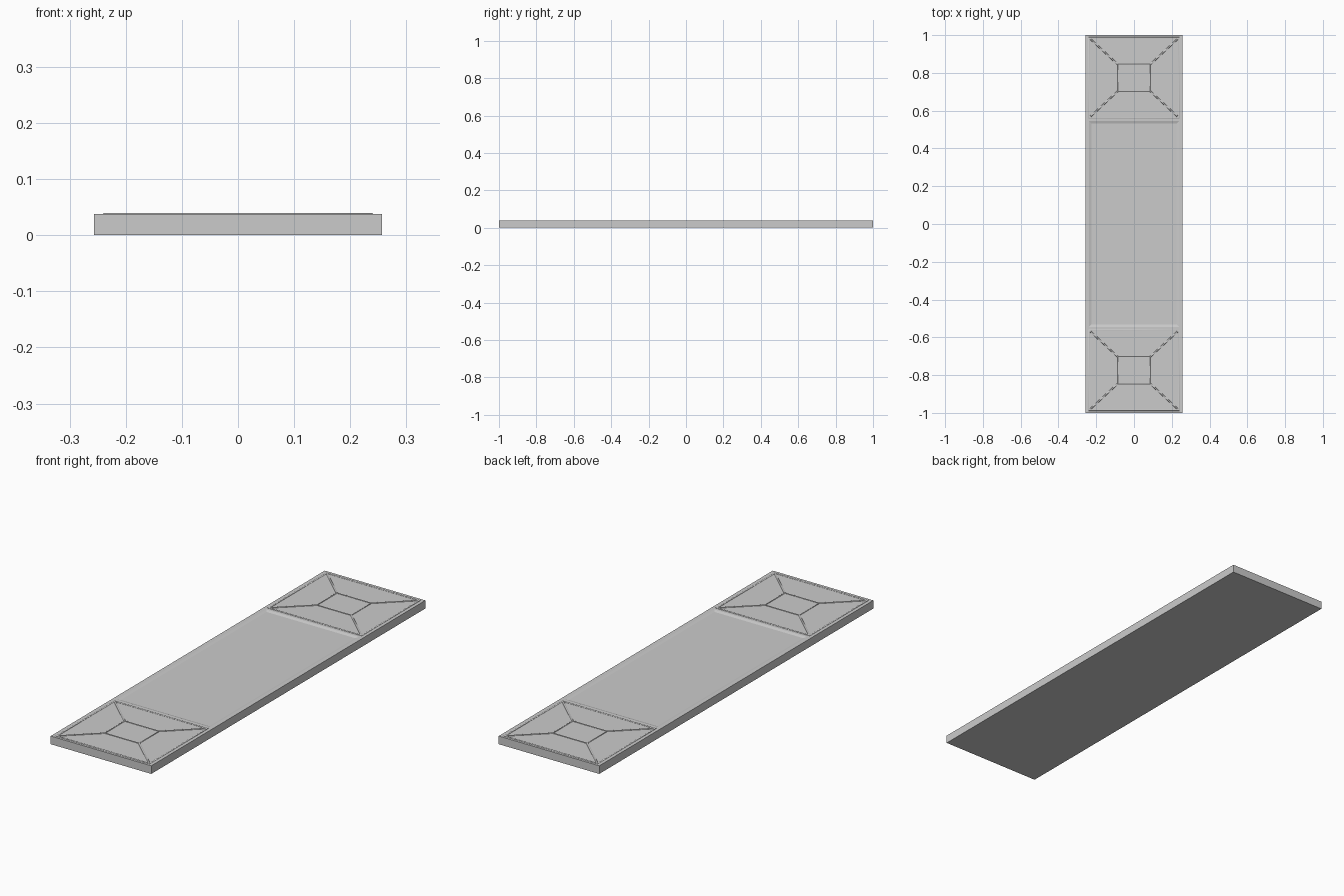
import bpy, bmesh

if "Cube" in bpy.data.objects:
    bpy.data.objects.remove(bpy.data.objects["Cube"])

TOP = 0.0375


def ring_loft(name, rings):
    """Rectangular rings (half x, half y, z) joined in order and capped."""
    bm = bmesh.new()
    loops = [[bm.verts.new((sx * hx, sy * hy, z))
              for sx, sy in ((-1, -1), (1, -1), (1, 1), (-1, 1))]
             for hx, hy, z in rings]
    for a, b in zip(loops, loops[1:]):
        for i in range(4):
            j = (i + 1) % 4
            bm.faces.new((a[i], a[j], b[j], b[i]))
    bm.faces.new(loops[0][::-1])
    bm.faces.new(loops[-1])
    bmesh.ops.recalc_face_normals(bm, faces=bm.faces)
    mesh = bpy.data.meshes.new(name)
    bm.to_mesh(mesh)
    bm.free()
    ob = bpy.data.objects.new(name, mesh)
    bpy.context.collection.objects.link(ob)
    return ob


def bead(name, paths, radius, closed, y):
    """Low rounded moulding following flat paths on the board top."""
    cu = bpy.data.curves.new(name, 'CURVE')
    cu.dimensions = '3D'
    cu.bevel_depth = radius
    cu.bevel_resolution = 2
    for path in paths:
        sp = cu.splines.new('POLY')
        sp.points.add(len(path) - 1)
        for p, (px, py) in zip(sp.points, path):
            p.co = (px, py, 0, 1)
        sp.use_cyclic_u = closed
    cu.use_fill_caps = not closed
    ob = bpy.data.objects.new(name, cu)
    ob.location = (0, y, TOP)
    ob.scale.z = 0.0025 / radius
    bpy.context.collection.objects.link(ob)


def corners(hx, hy):
    return [(-hx, -hy), (hx, -hy), (hx, hy), (-hx, hy)]


# Board with shallow bevelled recess in the centre
ring_loft("board", [
    (0.257, 1.0, 0), (0.257, 1.0, TOP),
    (0.238, 0.545, TOP), (0.226, 0.532, TOP - 0.004)])

# Square decorative mouldings at both ends
outer, inner = corners(0.237, 0.211), corners(0.088, 0.073)
for side, y in (("front", -0.774), ("back", 0.774)):
    bead(side + "_outer_frame", [outer], 0.006, True, y)
    bead(side + "_inner_frame", [inner], 0.0035, True, y)
    bead(side + "_diagonal_ribs", list(zip(outer, inner)), 0.004, False, y)
